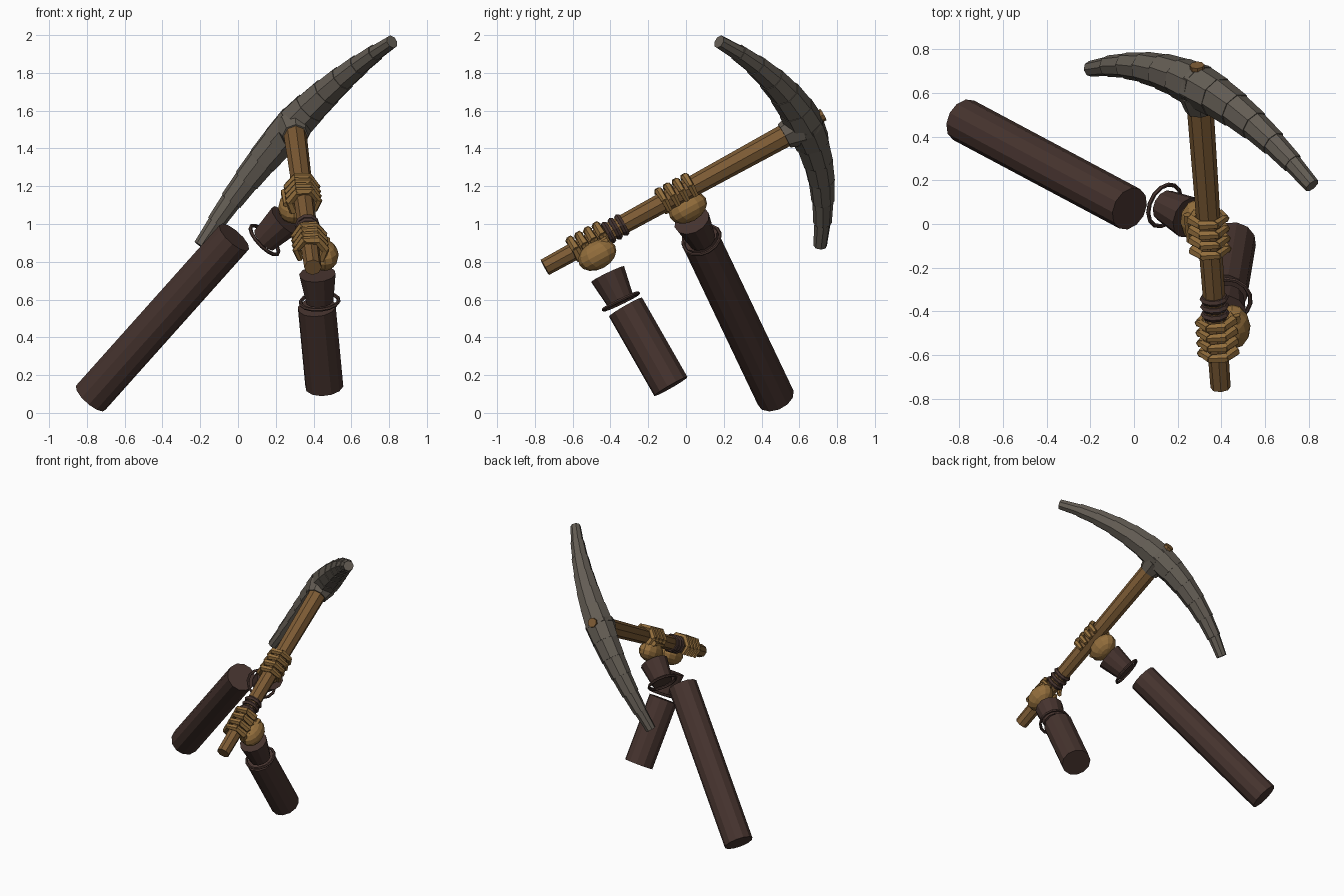
import bpy, bmesh, math
from mathutils import Vector, Matrix

if "Cube" in bpy.data.objects:
    bpy.data.objects.remove(bpy.data.objects["Cube"])


def material(name, rgb):
    m = bpy.data.materials.new(name)
    m.diffuse_color = (*rgb, 1)
    m.use_nodes = True
    m.node_tree.nodes["Principled BSDF"].inputs["Base Color"].default_value = m.diffuse_color
    return m


STONE = material("grey_stone", (0.125, 0.108, 0.088))
WOOD = material("brown_wood", (0.205, 0.105, 0.035))
SKIN = material("tan_hand", (0.29, 0.155, 0.045))
SLEEVE = material("dark_brown_sleeve", (0.062, 0.034, 0.028))


def finish(bm, name, mat):
    me = bpy.data.meshes.new(name)
    bm.to_mesh(me)
    bm.free()
    me.materials.append(mat)
    ob = bpy.data.objects.new(name, me)
    bpy.context.collection.objects.link(ob)
    return ob


def add_cone(bm, a, b, ra, rb, sides):
    """Closed frustum running from point a to point b."""
    a, b = Vector(a), Vector(b)
    axis = b - a
    mat = Matrix.Translation((a + b) / 2) @ axis.to_track_quat('Z', 'Y').to_matrix().to_4x4()
    bmesh.ops.create_cone(bm, cap_ends=True, segments=sides, radius1=ra,
                          radius2=rb, depth=axis.length, matrix=mat)


def cone(name, mat, a, b, ra, rb, sides=10):
    bm = bmesh.new()
    add_cone(bm, a, b, ra, rb, sides)
    return finish(bm, name, mat)


def ring(name, mat, center, axis, radius, thick, sides=14):
    """Torus around an axis, with a six-sided section."""
    bm = bmesh.new()
    rot = Vector(axis).to_track_quat('Z', 'Y').to_matrix()
    rows = []
    for i in range(sides):
        a = math.tau * i / sides
        row = []
        for j in range(6):
            b = math.tau * j / 6
            r = radius + thick * math.cos(b)
            p = Vector((r * math.cos(a), r * math.sin(a), thick * math.sin(b)))
            row.append(bm.verts.new(Vector(center) + rot @ p))
        rows.append(row)
    for i in range(sides):
        n = rows[(i + 1) % sides]
        for j in range(6):
            k = (j + 1) % 6
            bm.faces.new((rows[i][j], n[j], n[k], rows[i][k]))
    return finish(bm, name, mat)


# Handle frame: along the handle, sideways, and up from it
BUTT, END = Vector((0.395, -0.73, 0.78)), Vector((0.29, 0.71, 1.57))
D = (END - BUTT).normalized()
S = (Vector((1, 0, 0)) - D * D.x).normalized()
U = S.cross(D)


def on_handle(y):
    return BUTT + (END - BUTT) * (y - BUTT.y) / (END.y - BUTT.y)


# Handle with its stub behind the head
cone("handle", WOOD, BUTT - D * 0.02, on_handle(0.58), 0.046, 0.062, 8)
cone("handle_stub", WOOD, on_handle(0.55), END + D * 0.02, 0.034, 0.034, 8)
for i, y in enumerate((-0.41, -0.375, -0.34)):
    ring(f"handle_band_{i}", SLEEVE, on_handle(y), D, 0.05, 0.017, 10)

# Pick head: overlapping tapered segments along an arc, six to each side
TIP_A, TIP_B = Vector((0.815, 0.175, 1.965)), Vector((-0.20, 0.71, 0.885))
CENTER = on_handle(0.63)
MID = (TIP_A + TIP_B) / 2
SAG = (CENTER - MID)


def arc(tip, t):
    return MID + (tip - MID) * t + SAG * (1 - t * t)


bm = bmesh.new()
N = 6
for tip in (TIP_A, TIP_B):
    for i in range(N):
        t0, t1 = i / N, (i + 1) / N
        a, b = arc(tip, t0), arc(tip, t1)
        r = 0.104 - 0.072 * t0 ** 1.05
        add_cone(bm, a - (b - a) * 0.12, b, r, r - 0.008, 8)
finish(bm, "pick_head", STONE)
cone("head_collar", STONE, on_handle(0.52), on_handle(0.60), 0.07, 0.10, 8)

# Hands: palm, four curled jointed fingers and a thumb each
for label, y, side, palm in (("upper", -0.045, -1, (0.29, 0.01, 1.085)),
                             ("lower", -0.515, 1, (0.455, -0.47, 0.835))):
    bm = bmesh.new()
    basis = Matrix((S * 0.078, D * 0.108, U * 0.075)).transposed().to_4x4()
    bmesh.ops.create_uvsphere(bm, u_segments=12, v_segments=8, radius=1,
                              matrix=Matrix.Translation(palm) @ basis)
    finish(bm, label + "_palm", SKIN)

    bm = bmesh.new()
    for f in range(4):
        c = on_handle(y) + D * (f - 1.5) * 0.053
        pts = []
        for deg in (-45, 5, 62, 118, 175, 222):
            a = math.radians(deg)
            pts.append(c + S * side * math.cos(a) * 0.076 + U * math.sin(a) * 0.07)
        for k, (p, q) in enumerate(zip(pts, pts[1:])):
            add_cone(bm, p - (q - p) * 0.1, q + (q - p) * 0.1,
                     0.027 - k * 0.0015, 0.022 - k * 0.0015, 6)
    finish(bm, label + "_fingers", SKIN)

    base = on_handle(y) + S * side * 0.095 - U * 0.03
    cone(label + "_thumb", SKIN, base + D * 0.09, base - D * 0.05, 0.02, 0.014, 6)

# Sleeves: flared cuff, loose ring and forearm
for label, wide, narrow, top, bottom in (
        ("left", (0.25, 0.03, 1.02), (0.14, 0.085, 0.915),
         (-0.02, 0.07, 0.93), (-0.78, 0.475, 0.08)),
        ("right", (0.42, -0.415, 0.735), (0.432, -0.345, 0.59),
         (0.417, -0.32, 0.56), (0.457, -0.08, 0.14))):
    cone(label + "_cuff", SLEEVE, wide, narrow, 0.098, 0.074, 12)
    ring(label + "_cuff_ring", SLEEVE, narrow, Vector(wide) - Vector(narrow), 0.102, 0.01)
    cone(label + "_forearm", SLEEVE, top, bottom, 0.102, 0.102, 12)
